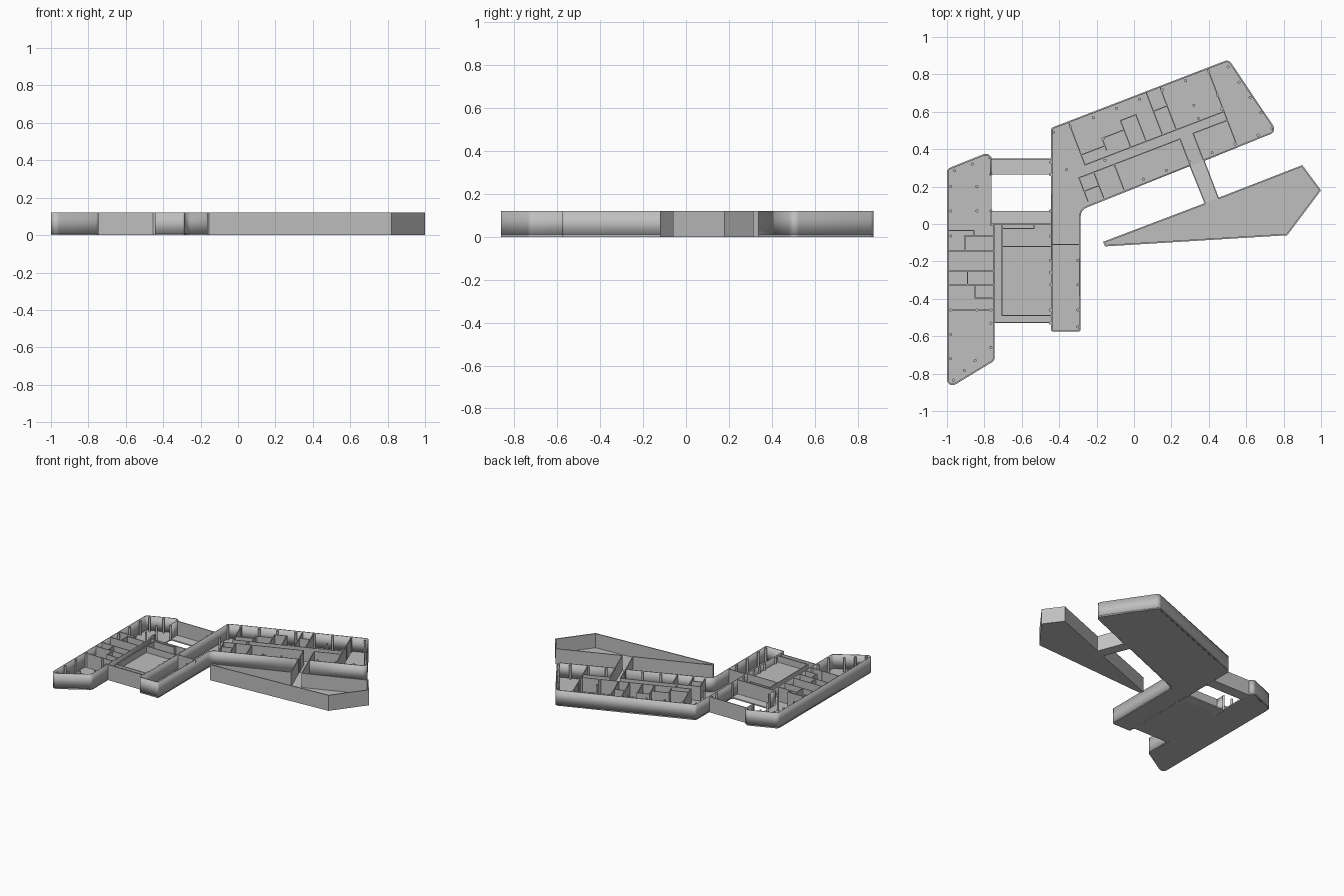
import bpy, bmesh, math
from mathutils import Vector, Matrix

HEIGHT, SLAB, OUTER, INNER = 0.12, 0.01, 0.008, 0.006

cube = bpy.data.objects.get("Cube")
if cube:
    bpy.data.objects.remove(cube, do_unlink=True)


def make_material(name, value):
    mat = bpy.data.materials.new(name)
    mat.use_nodes = True
    colour = (value, value, value, 1)
    mat.diffuse_color = colour
    mat.node_tree.nodes["Principled BSDF"].inputs["Base Color"].default_value = colour
    return mat


plain = make_material("mid grey", 0.52)
pale = make_material("pale grey", 0.58)


def finish(name, bm, mat=plain):
    mesh = bpy.data.meshes.new(name)
    bm.to_mesh(mesh)
    bm.free()
    mesh.materials.append(mat)
    obj = bpy.data.objects.new(name, mesh)
    bpy.context.collection.objects.link(obj)
    return obj


def rounded(points, closed=True):
    """Replace corners given as (x, y, radius) with short arcs."""
    out, n = [], len(points)
    for i, p in enumerate(points):
        here = Vector(p[:2])
        if len(p) < 3 or (not closed and i in (0, n - 1)):
            out.append(here)
            continue
        a = (Vector(points[i - 1][:2]) - here).normalized()
        b = (Vector(points[(i + 1) % n][:2]) - here).normalized()
        half = a.angle(b) / 2
        reach = p[2] / math.tan(half)
        centre = here + (a + b).normalized() * p[2] / math.sin(half)
        start, end = here + a * reach - centre, here + b * reach - centre
        turn = start.angle_signed(end)
        for k in range(7):
            out.append(centre + Matrix.Rotation(-turn * k / 6, 2) @ start)
    return out


def slab(name, points, z=0.0, mat=plain):
    bm = bmesh.new()
    face = bm.faces.new([bm.verts.new((p[0], p[1], z)) for p in points])
    up = bmesh.ops.extrude_face_region(bm, geom=[face])["geom"]
    moved = [v for v in up if isinstance(v, bmesh.types.BMVert)]
    bmesh.ops.translate(bm, verts=moved, vec=(0, 0, SLAB))
    bmesh.ops.recalc_face_normals(bm, faces=bm.faces)
    return finish(name, bm, mat)


def walls(name, paths, thick=INNER, closed=False, offset=0, mat=plain):
    """Upright ribbons along the paths, thickened by a modifier."""
    bm = bmesh.new()
    for path in paths:
        low = [bm.verts.new((p[0], p[1], 0)) for p in path]
        high = [bm.verts.new((p[0], p[1], HEIGHT)) for p in path]
        n = len(path)
        for i in range(n if closed else n - 1):
            j = (i + 1) % n
            bm.faces.new((low[i], low[j], high[j], high[i]))
    obj = finish(name, bm, mat)
    solid = obj.modifiers.new("thickness", "SOLIDIFY")
    solid.thickness, solid.offset, solid.use_even_offset = thick, offset, True
    return obj


def columns(name, spots):
    bm = bmesh.new()
    for x, y in spots:
        bmesh.ops.create_cone(bm, cap_ends=True, segments=12, radius1=0.008, radius2=0.008,
                              depth=HEIGHT, matrix=Matrix.Translation((x, y, HEIGHT / 2)))
    return finish(name, bm)


def row(a, b, count):
    a, b = Vector(a), Vector(b)
    return [a.lerp(b, i / (count - 1)) for i in range(count)]


def rect(x0, x1, y0, y1):
    return [(x0, y0), (x1, y0), (x1, y1), (x0, y1)]


# West block: floor and outer wall, open along the courtyard
west = rounded([(-.762, .265), (-.762, .39, .03), (-1, .295, .03), (-1, -.885, .03),
                (-.745, -.73, .03), (-.745, 0), (-.762, 0), (-.762, .07)], False)
slab("west_floor", west)
west_wall = walls("west_outer_wall", [west], OUTER, offset=-1)

# North-east block with the narrow south strip, open at the link corridor
east = rounded([(.375, .337), (.765, .495, .03), (.507, .88, .03), (-.445, .513, .02),
                (-.445, -.575, .012), (-.285, -.575, .012), (-.285, .075, .05), (.30, .31)], False)
slab("east_floor", east)
east_wall = walls("east_outer_wall", [east], OUTER, offset=-1)

# Pointed wing, open at the link corridor
wing = [(.38, .112), (-.165, -.095), (-.155, -.12), (.82, -.06), (1, .18), (.90, .315), (.45, .14)]
slab("wing_floor", wing)
walls("wing_outer_wall", [wing], OUTER, offset=-1)

# Link corridor between wing and east block
slab("link_floor", [(.30, .31), (.38, .112), (.45, .14), (.375, .337)], mat=pale)
walls("link_walls", [[(.30, .31), (.38, .112)], [(.45, .14), (.375, .337)]], mat=pale)

# Courtyard passages
slab("north_passage_floor", rect(-.762, -.445, .265, .35), mat=pale)
slab("south_passage_floor", rect(-.762, -.445, 0, .07), mat=pale)
walls("north_passage_wall", [[(-.445, .347), (-.762, .347)]])

# Central hall with its raised inner floor
slab("hall_floor", rect(-.745, -.445, -.53, 0))
slab("hall_raised_floor", rect(-.705, -.445, -.49, -.12), 0.06)
walls("hall_walls", [
    [(-.745, -.527), (-.445, -.527)],
    [(-.762, 0), (-.445, 0)],
    [(-.705, 0), (-.705, -.49), (-.445, -.49)],
    [(-.705, -.12), (-.445, -.12)],
    [(-.705, -.025), (-.535, -.025), (-.535, 0)],
    [(-.445, -.11), (-.285, -.11)],
])

# West room partitions
across = [[(-.997, y), (-.748, y)] for y in (-.145, -.25, -.325, -.46)]
walls("west_partitions", across + [
    [(-.997, -.035), (-.855, -.035), (-.855, -.065)],
    [(-.748, -.065), (-.905, -.065), (-.905, -.145)],
    [(-.89, -.25), (-.89, -.325)],
    [(-.85, -.325), (-.85, -.395), (-.748, -.395)],
])

# East room partitions, laid out square and then turned with the block
rooms = [[(u, 0), (u, .245)] for u in (.444, .523)]
rooms += [[(u, -.053), (u, -.2)] for u in (.03, .147)]
rooms += [
    [(0, .245), (0, 0), (.796, 0), (.796, .245)],
    [(.444, .137), (.523, .137)],
    [(0, .057), (.136, .057)],
    [(.136, .03), (.136, .10), (.262, .10), (.262, .153), (.35, .153), (.35, 0)],
    [(.262, .10), (.262, 0)],
    [(-.055, -.19), (-.055, -.053), (.524, -.053), (.524, -.205)],
    [(-.055, -.13), (.03, -.13)],
    [(.60, -.2), (.60, -.05), (.796, -.05)],
    [(.796, 0), (.796, -.19)],
]
turned = walls("east_partitions", rooms)
turned.data.transform(Matrix.Translation((-.262, .316, 0)) @ Matrix.Rotation(math.radians(21), 4, "Z"))

# Round columns
columns("west_columns", [(x, y) for x in (-.98, -.84, -.765) for y in (.2, .07, -.46)
                         if (x, y) != (-.765, .2)]
        + row((-.96, .285), (-.77, .355), 3) + row((-.965, -.835), (-.85, -.73), 3)
        + row((-.98, -.59), (-.98, -.72), 2) + row((-.765, -.53), (-.765, -.66), 2)
        + [(-.765, .265), (-.98, -.065)])
columns("strip_columns", [(-.447, y) for y in (.33, .265, .07, -.065, -.195, -.26, -.325, -.46, -.53)]
        + [(-.30, y) for y in (-.195, -.325, -.46, -.55)])
columns("east_columns", row((-.34, .52), (.40, .815), 7) + row((.503, .84), (.738, .513), 5)
        + row((.05, .24), (.663, .475), 6)
        + [(-.43, .49), (-.36, .29), (-.155, .34), (-.165, .455), (.32, .635), (.345, .565),
           (.445, .69), (.47, .615)])

# Smooth the rounded corners only
bpy.ops.object.select_all(action="DESELECT")
for obj in (west_wall, east_wall):
    obj.select_set(True)
    bpy.context.view_layer.objects.active = obj
bpy.ops.object.shade_smooth_by_angle(angle=math.radians(35))
